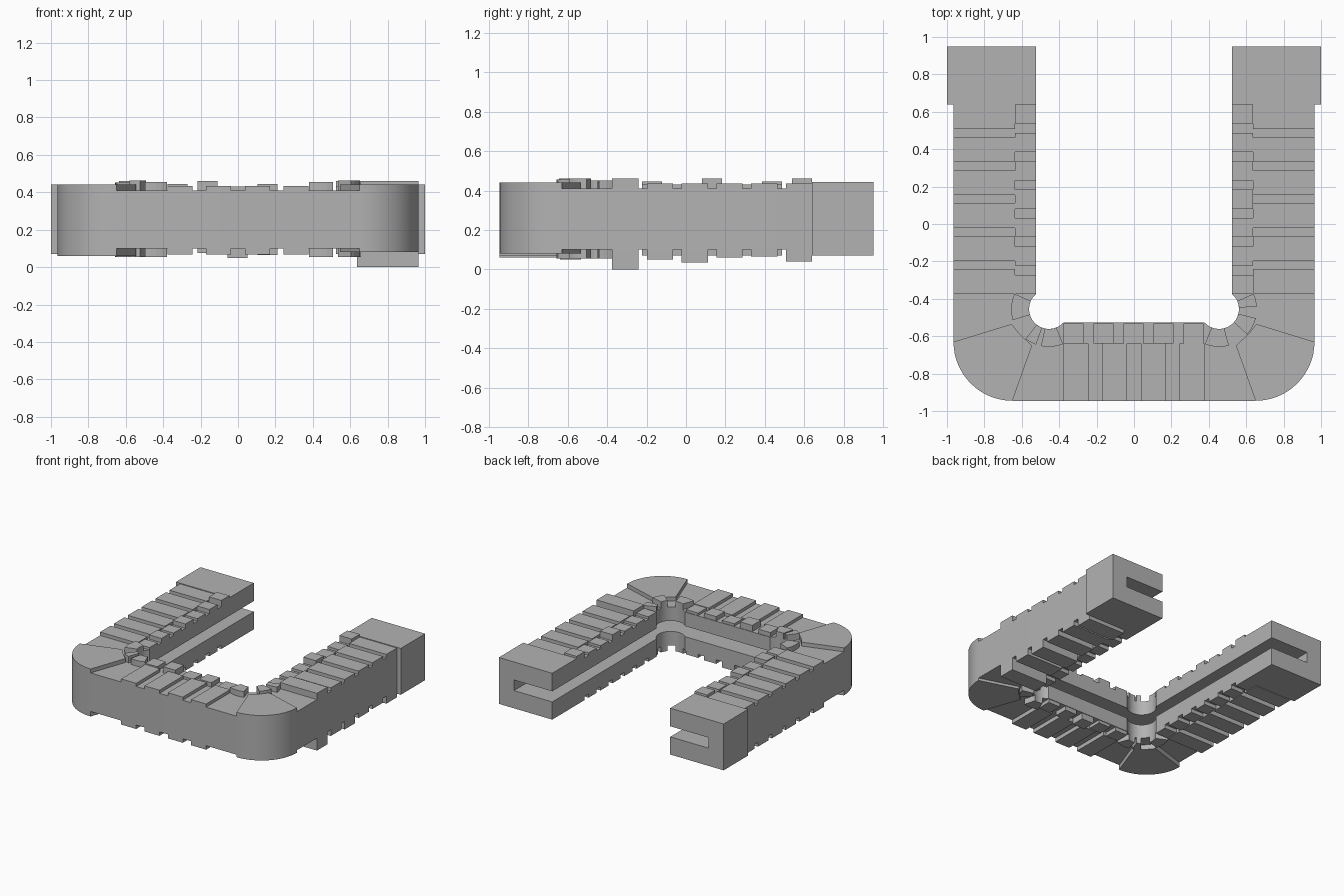
import bpy, bmesh
from math import radians, cos, sin

cube = bpy.data.objects.get("Cube")
if cube:
    bpy.data.objects.remove(cube)

grey = bpy.data.materials.new("plain_grey")
grey.use_nodes = True
colour = (0.45, 0.45, 0.45, 1)
grey.diffuse_color = colour
grey.node_tree.nodes["Principled BSDF"].inputs["Base Color"].default_value = colour

BASE_LOW, BASE_TOP = 0.10, 0.41
INNER, MID, OUTER, FRONT = 0.525, 0.635, 0.965, -0.945
LEG_START, LEG_END = -0.375, 0.64


def arc(cx, cy, r, a0, a1, n):
    """Points along an arc, angles in degrees."""
    steps = [radians(a0 + (a1 - a0) * i / n) for i in range(n + 1)]
    return [(cx + r * cos(a), cy + r * sin(a)) for a in steps]


def mirror(points):
    return [(-x, y) for x, y in reversed(points)]


def prism(name, outline, z0, z1):
    """Extrude a flat outline from z0 up to z1."""
    bm = bmesh.new()
    face = bm.faces.new([bm.verts.new((x, y, z0)) for x, y in outline])
    grown = bmesh.ops.extrude_face_region(bm, geom=[face])["geom"]
    verts = [v for v in grown if isinstance(v, bmesh.types.BMVert)]
    bmesh.ops.translate(bm, verts=verts, vec=(0, 0, z1 - z0))
    bmesh.ops.recalc_face_normals(bm, faces=bm.faces)
    mesh = bpy.data.meshes.new(name)
    bm.to_mesh(mesh)
    bm.free()
    mesh.materials.append(grey)
    obj = bpy.data.objects.new(name, mesh)
    bpy.context.collection.objects.link(obj)
    return obj


def block(name, x0, x1, y0, y1, z0, z1):
    return prism(name, [(x0, y0), (x1, y0), (x1, y1), (x0, y1)], z0, z1)


def activate(obj):
    bpy.ops.object.select_all(action="DESELECT")
    obj.select_set(True)
    bpy.context.view_layer.objects.active = obj


def smooth(obj):
    activate(obj)
    bpy.ops.object.shade_smooth_by_angle(angle=radians(30))


# U-shaped body with rounded outer corners and relieved inner corners
outer_half = arc(0.65, -0.63, 0.315, -90, 0, 16) + [(OUTER, LEG_END)]
inner_half = [(INNER, LEG_END), (INNER, LEG_START)] + arc(0.455, -0.455, 0.106, 49, -137, 20)
half = outer_half + inner_half
body = prism("body", half + mirror(half), BASE_LOW, BASE_TOP)

# Squared end caps
caps = [block(f"{side}_end_cap", *sorted((s * INNER, s * 1.0)), LEG_END, 0.95, 0.07, 0.443)
        for side, s in (("left", 1), ("right", -1))]

# Continuous slot along the inside of the U
slot_half = arc(0.65, -0.63, 0.215, -90, 0, 12) + [(0.865, 1.1)]
cutter = prism("slot_cutter", slot_half + mirror(slot_half), 0.2125, 0.2975)
cutter.hide_render = True
for part in [body] + caps:
    mod = part.modifiers.new("slot", "BOOLEAN")
    mod.operation = "DIFFERENCE"
    mod.solver = "EXACT"
    mod.object = cutter
    activate(part)
    bpy.ops.object.modifier_apply(modifier=mod.name)
bpy.data.objects.remove(cutter)
smooth(body)


def row(start, end, count, gap):
    """Evenly spaced intervals separated by gaps."""
    width = (end - start - gap * (count - 1)) / count
    return [(start + i * (width + gap), start + i * (width + gap) + width) for i in range(count)]


def pair(name, x0, x1, y0, y1, low, top):
    """Matching raised blocks above and below the body."""
    block(name + "_upper", x0, x1, y0, y1, BASE_TOP, top)
    block(name + "_lower", x0, x1, y0, y1, low, BASE_LOW)


# Heights that differ from block to block
outer_low = {1: [0.0, 0.05, 0.035, 0.06, 0.065, 0.04], -1: [0.065] * 6}
outer_top = {1: [0.46] + [0.437] * 5, -1: [0.437] * 6}
inner_top = {1: [0.43, 0.43, 0.43, 0.46, 0.43, 0.43, 0.46], -1: [0.43, 0.445] * 3 + [0.46]}

# Leg blocks: wide outer row and narrow inner row
for side, s in (("left", 1), ("right", -1)):
    for i, (y0, y1) in enumerate(row(LEG_START, LEG_END, 6, 0.043)):
        x0, x1 = sorted((s * MID, s * OUTER))
        pair(f"{side}_leg_outer_block", x0, x1, y0, y1, outer_low[s][i], outer_top[s][i])
    for i, (y0, y1) in enumerate(row(LEG_START, LEG_END, 7, 0.05)):
        x0, x1 = sorted((s * INNER, s * MID))
        pair(f"{side}_leg_inner_block", x0, x1, y0, y1, 0.07, inner_top[s][i])

# Front bar blocks
for x0, x1 in row(-0.378, 0.378, 4, 0.074):
    pair("front_outer_block", x0, x1, FRONT, -0.64, 0.068, 0.435)
for (x0, x1), top, low in zip(row(-0.378, 0.372, 5, 0.053),
                              [0.445, 0.46, 0.43, 0.445, 0.43],
                              [0.07, 0.075, 0.05, 0.065, 0.07]):
    pair("front_inner_block", x0, x1, -0.64, -0.532, low, top)

# Corner fans and the wedge teeth around the inner relief
teeth = {1: [(24, 4), (-14, -42), (-75, -112)], -1: [(24, -17), (-52, -70), (-78, -112)]}
fan_low = {1: 0.08, -1: 0.06}
for side, s in (("left", 1), ("right", -1)):
    fan = arc(0.65, -0.63, 0.315, -90, 0, 16) + [(0.655, -0.535), (0.61, -0.59), (0.545, -0.65)]
    fan = fan if s > 0 else mirror(fan)
    smooth(prism(f"{side}_corner_fan_upper", fan, BASE_TOP, 0.442))
    smooth(prism(f"{side}_corner_fan_lower", fan, fan_low[s], BASE_LOW))
    for (a0, a1), top in zip(teeth[s], (0.452, 0.462, 0.456)):
        wedge = arc(0.455, -0.455, 0.106, a0, a1, 4) + arc(0.455, -0.455, 0.202, a1, a0, 4)
        wedge = wedge if s > 0 else mirror(wedge)
        prism(f"{side}_corner_tooth_upper", wedge, BASE_TOP, top)
        prism(f"{side}_corner_tooth_lower", wedge, 0.055, BASE_LOW)
bpy.ops.object.select_all(action="DESELECT")
